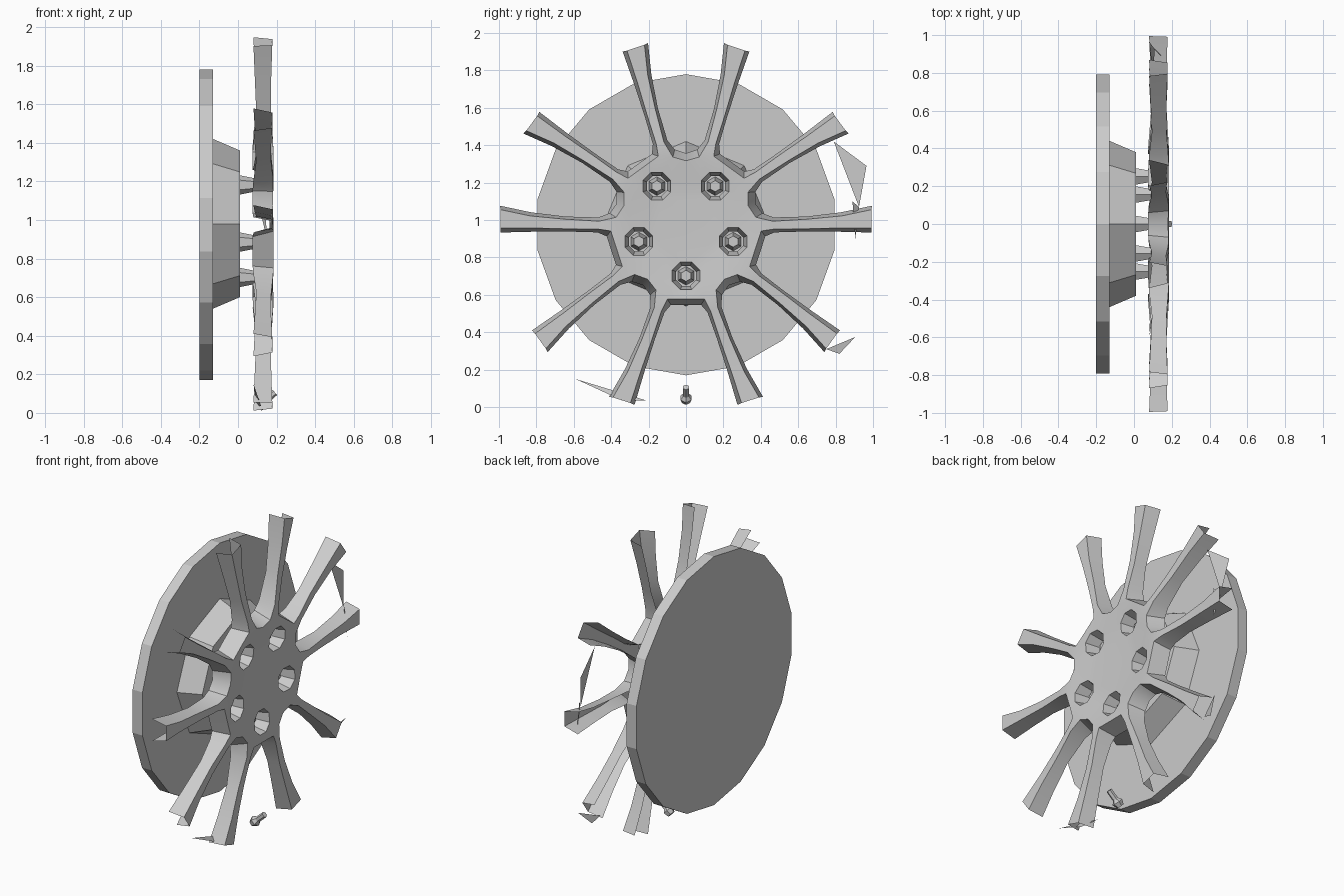
import bpy, bmesh
from math import sin, cos, radians, pi, hypot
from mathutils import Vector

if "Cube" in bpy.data.objects:
    bpy.data.objects.remove(bpy.data.objects["Cube"])

CZ = 0.967  # wheel axis height


def finish(name, bm, smooth=None):
    bmesh.ops.recalc_face_normals(bm, faces=bm.faces[:])
    me = bpy.data.meshes.new(name)
    bm.to_mesh(me)
    bm.free()
    ob = bpy.data.objects.new(name, me)
    bpy.context.collection.objects.link(ob)
    if smooth:
        bpy.ops.object.select_all(action='DESELECT')
        ob.select_set(True)
        bpy.context.view_layer.objects.active = ob
        bpy.ops.object.shade_smooth_by_angle(angle=radians(smooth))
    return ob


def lathe(name, n, profile, origin, axis=(1, 0, 0)):
    """Closed n-sided solid; profile = (distance along axis, radius)."""
    axis = Vector(axis).normalized()
    side = Vector((0, 1, 0))
    up = axis.cross(side)
    bm = bmesh.new()
    rings = [[bm.verts.new(Vector(origin) + axis * d
                           + (side * sin(2 * pi * i / n) + up * cos(2 * pi * i / n)) * r)
              for i in range(n)] for d, r in profile]
    for a, b in zip(rings, rings[1:]):
        for i in range(n):
            j = (i + 1) % n
            bm.faces.new((a[i], a[j], b[j], b[i]))
    bm.faces.new(rings[0])
    bm.faces.new(rings[-1])
    return finish(name, bm)


def local(u, r, deg):
    a = radians(deg)
    return u * cos(a) + r * sin(a), r * cos(a) - u * sin(a)


def lerp_table(r, table):
    for (r0, x0), (r1, x1) in zip(table, table[1:]):
        if r <= r1:
            return x0 + (x1 - x0) * (r - r0) / (r1 - r0)
    return table[-1][1]


def front_x(r):
    return lerp_table(r, [(0, .155), (.2, .165), (.4, .185), (.68, .168), (1, .178)])


def back_x(r):
    return lerp_table(r, [(0, .08), (.42, .075), (.62, .095), (1, .08)])


# Brake disc and hub
lathe("brake_disc", 18, [(-.2, .805), (-.13, .805)], (0, 0, .975))
lathe("hub", 8, [(-.13, .44), (.01, .38)], (0, 0, .98))

# Half outlines of the two window shapes between spokes (sideways, radial)
U_FRONT = [(0, .35), (.07, .37), (.118, .45), (.165, .63), (.205, .81), (.222, .97)]
U_BACK = [(0, .39), (.06, .41), (.10, .46), (.15, .63), (.185, .81), (.203, .98)]
W_FRONT = [(0, .39), (.10, .39), (.13, .45), (.18, .60), (.24, .77), (.297, .945)]
W_BACK = [(0, .42), (.08, .42), (.115, .46), (.165, .60), (.22, .77), (.275, .955)]


def both_sides(chain):
    return [(-u, r) for u, r in reversed(chain[1:])] + chain


# Spoke wheel: flat fill with bolt holes, dished afterwards, then side walls
bm = bmesh.new()
outline, walls, holes = [], [], []
for k in range(10):
    front, back = (U_FRONT, U_BACK) if k % 2 == 0 else (W_FRONT, W_BACK)
    path = [bm.verts.new((0, *local(u, r, 36 * k))) for u, r in both_sides(front)]
    outline += path
    walls.append((path, [local(u, r, 36 * k) for u, r in both_sides(back)]))
for k in range(5):
    c = local(0, .265, 36 + 72 * k)
    ring = [(sin(pi * i / 4 + pi / 8), cos(pi * i / 4 + pi / 8)) for i in range(8)]
    holes.append((c, ring, [bm.verts.new((0, c[0] + .08 * s, c[1] + .08 * t)) for s, t in ring]))
edges = []
for loop in [outline] + [h[2] for h in holes]:
    edges += [bm.edges.new((loop[i], loop[(i + 1) % len(loop)])) for i in range(len(loop))]
bmesh.ops.triangle_fill(bm, use_beauty=True, use_dissolve=False, edges=edges, normal=(1, 0, 0))
for v in bm.verts:
    v.co.x = front_x(hypot(v.co.y, v.co.z))
for path, back in walls:
    rear = [bm.verts.new((back_x(hypot(y, z)), y, z)) for y, z in back]
    for i in range(len(path) - 1):
        bm.faces.new((path[i], path[i + 1], rear[i + 1], rear[i]))
# Tapered bolt pockets
for c, ring, top in holes:
    low = [bm.verts.new((.09, c[0] + .058 * s, c[1] + .058 * t)) for s, t in ring]
    for i in range(8):
        j = (i + 1) % 8
        bm.faces.new((top[i], top[j], low[j], low[i]))
bmesh.ops.translate(bm, verts=bm.verts[:], vec=(0, 0, CZ))
finish("spoke_wheel", bm, 35)

# Wheel bolts
for k in range(5):
    y, z = local(0, .265, 36 + 72 * k)
    lathe("wheel_bolt_%d" % (k + 1), 6, [(.01, .05), (.11, .03)], (0, y, z + CZ))

# Tyre valve
lathe("valve", 6, [(0, .024), (.03, .034), (.05, .018), (.115, .018)], (.105, 0, .03), (.09, 0, .08))

# Loose rim slivers behind the spoke tips
SLIVERS = [
    [(.10, .79, 1.42), (.08, .965, 1.29), (.11, .925, 1.07)],
    [(.11, .925, 1.07), (.14, .89, 1.10), (.15, .905, .90)],
    [(.09, .75, .31), (.10, .82, .285), (.14, .905, .375)],
    [(.08, -.59, .15), (.12, -.34, .035), (.10, -.21, .035)],
]
for i, pts in enumerate(SLIVERS):
    bm = bmesh.new()
    bm.faces.new([bm.verts.new(p) for p in pts])
    finish("rim_sliver_%d" % (i + 1), bm)
